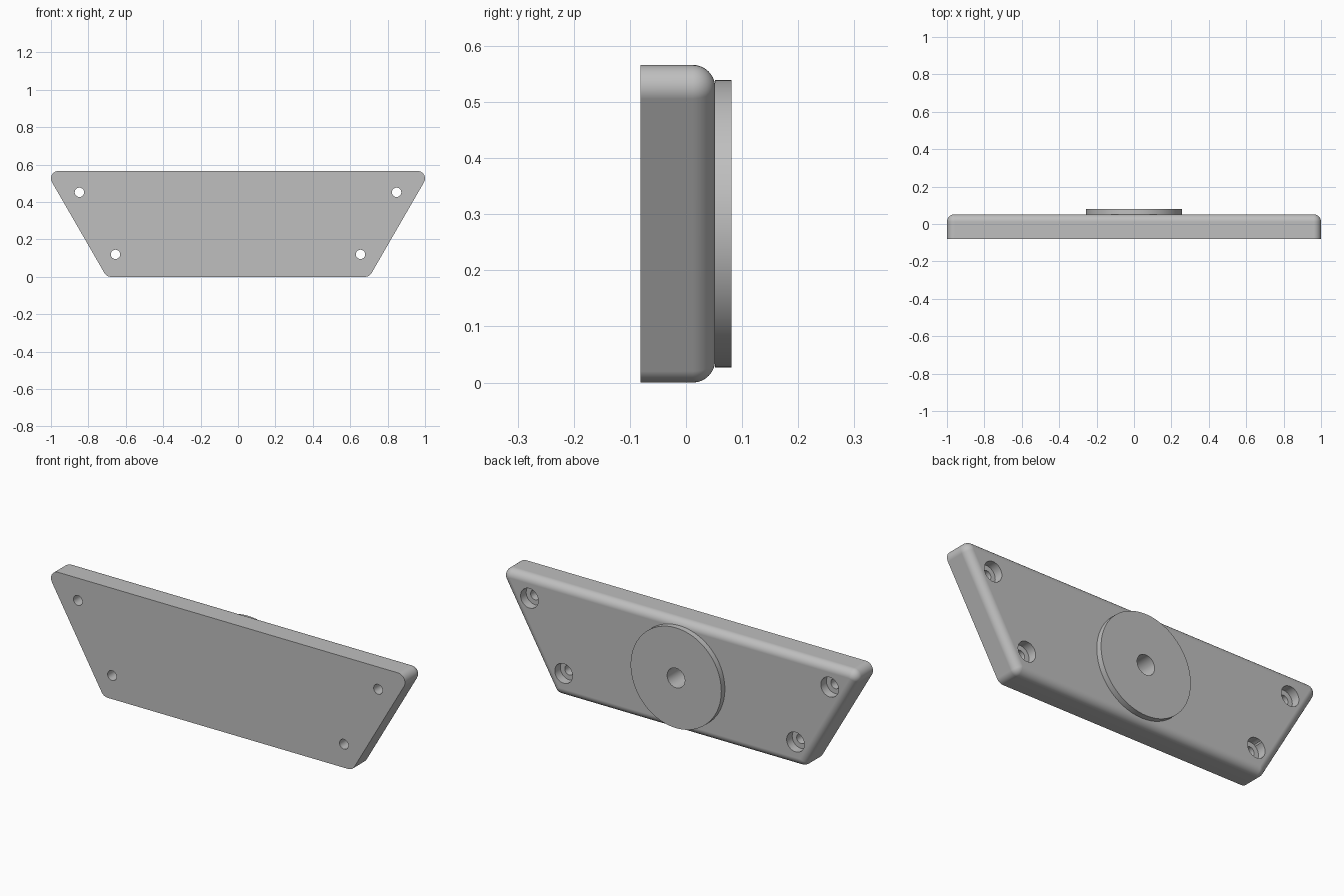
import bpy
import bmesh
from math import sin, cos, pi, radians
from mathutils import Matrix

if "Cube" in bpy.data.objects:
    bpy.data.objects.remove(bpy.data.objects["Cube"], do_unlink=True)

FRONT, BACK, DISC_BACK = -0.081, 0.052, 0.081
HEIGHT, ROUND, MID_Z = 0.566, 0.04, 0.283

grey = bpy.data.materials.new("grey_plastic")
grey.use_nodes = True
grey.diffuse_color = (0.52, 0.52, 0.52, 1)
grey.node_tree.nodes["Principled BSDF"].inputs["Base Color"].default_value = grey.diffuse_color


def make_object(name, bm):
    bmesh.ops.recalc_face_normals(bm, faces=bm.faces)
    mesh = bpy.data.meshes.new(name)
    bm.to_mesh(mesh)
    bm.free()
    obj = bpy.data.objects.new(name, mesh)
    bpy.context.collection.objects.link(obj)
    mesh.materials.append(grey)
    return obj


def cylinder(name, x, z, radius, y0, y1, sides=48):
    """Cylinder along y."""
    bm = bmesh.new()
    place = Matrix.Translation((x, (y0 + y1) / 2, z)) @ Matrix.Rotation(pi / 2, 4, "X")
    bmesh.ops.create_cone(bm, cap_ends=True, segments=sides, radius1=radius,
                          radius2=radius, depth=y1 - y0, matrix=place)
    return make_object(name, bm)


def cut(obj, cutter):
    mod = obj.modifiers.new("cut", "BOOLEAN")
    mod.operation = "DIFFERENCE"
    mod.solver = "EXACT"
    mod.object = cutter
    bpy.context.view_layer.objects.active = obj
    bpy.ops.object.modifier_apply(modifier=mod.name)


def smooth(obj):
    bpy.ops.object.select_all(action="DESELECT")
    obj.select_set(True)
    bpy.context.view_layer.objects.active = obj
    bpy.ops.object.shade_smooth_by_angle(angle=radians(30))
    mod = obj.modifiers.new("even_shading", "WEIGHTED_NORMAL")
    mod.keep_sharp = True


# Plate: rounded trapezoid, swept into a round edge at the back
top_x = 1 - ROUND
side_slope = 1 / 3 ** 0.5
bottom_x = top_x - (HEIGHT - 2 * ROUND) * side_slope
corners = [  # centre x, centre z, start and end angle of each corner
    (top_x, HEIGHT - ROUND, -30, 90),
    (-top_x, HEIGHT - ROUND, 90, 210),
    (-bottom_x, ROUND, 210, 270),
    (bottom_x, ROUND, 270, 330),
]
STEPS = 10
bm = bmesh.new()


def ring(y, radius):
    verts = []
    for cx, cz, start, end in corners:
        for i in range(STEPS + 1):
            a = radians(start + (end - start) * i / STEPS)
            verts.append(bm.verts.new((cx + radius * cos(a), y, cz + radius * sin(a))))
    return verts


rings = [ring(FRONT, ROUND)]
for i in range(STEPS + 1):
    t = pi / 2 * i / STEPS
    rings.append(ring(BACK - ROUND + ROUND * sin(t), ROUND * cos(t)))
for a, b in zip(rings, rings[1:]):
    for i in range(len(a)):
        j = (i + 1) % len(a)
        bm.faces.new((a[i], a[j], b[j], b[i]))
bm.faces.new(rings[0])
bm.faces.new(rings[-1])
bmesh.ops.remove_doubles(bm, verts=bm.verts, dist=0.0001)
plate = make_object("mounting_plate", bm)

# Round boss on the back
disc = cylinder("back_disc", 0, MID_Z, 0.256, BACK, DISC_BACK, 96)

# Screw holes with counterbores, and the blind centre hole
cutters = []
for side in (-1, 1):
    for x, z in ((0.848, 0.452), (0.655, 0.12)):
        cutters.append(cylinder("screw_hole_cutter", side * x, z, 0.025, -0.2, 0.2))
        cutters.append(cylinder("counterbore_cutter", side * x, z, 0.05, BACK - 0.045, 0.2))
centre = cylinder("centre_hole_cutter", 0, MID_Z, 0.05, FRONT + 0.025, 0.2)
for cutter in cutters + [centre]:
    cut(plate, cutter)
cut(disc, centre)
for cutter in cutters + [centre]:
    bpy.data.objects.remove(cutter, do_unlink=True)

smooth(plate)
smooth(disc)
